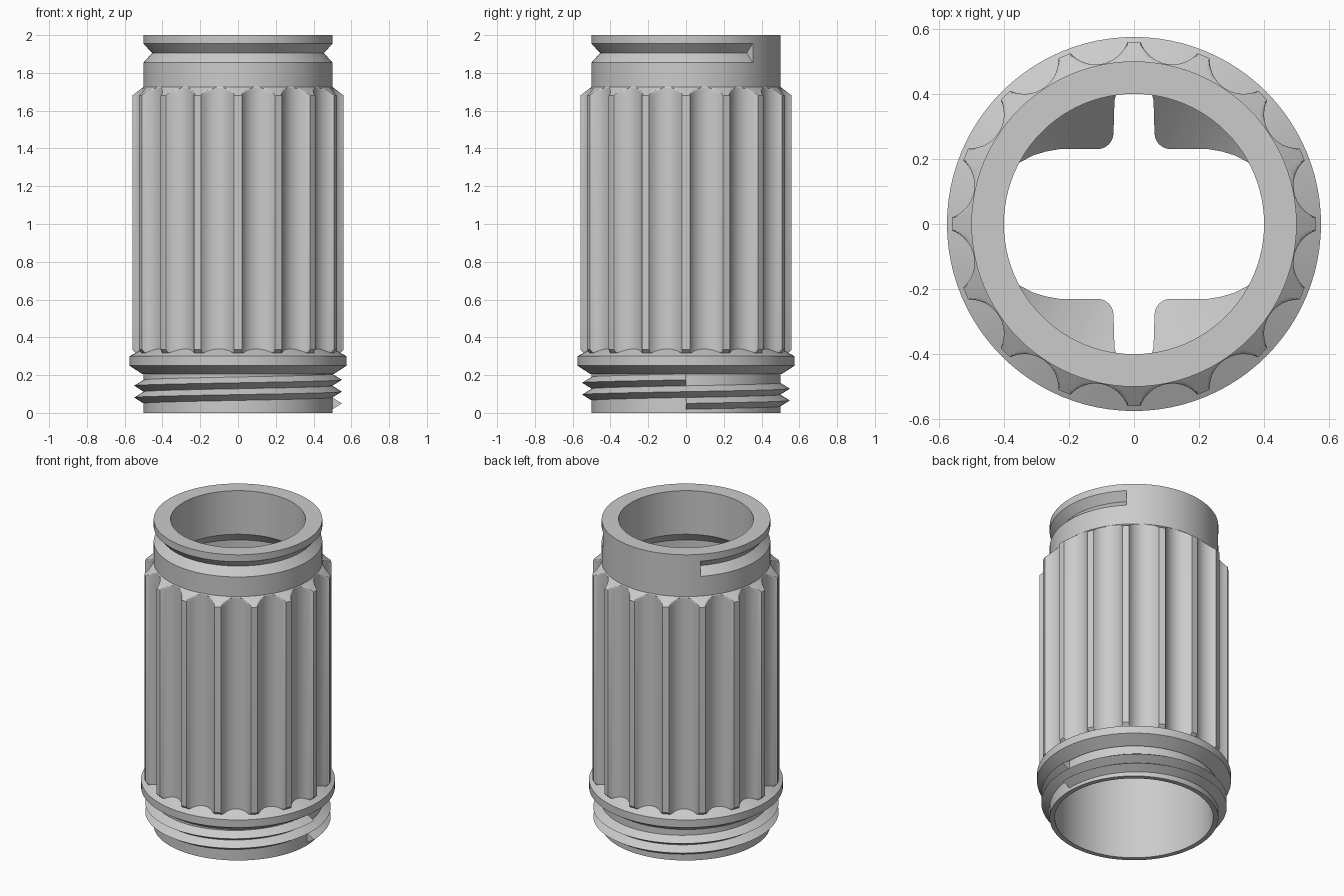
import bpy, bmesh
from math import sin, cos, pi, radians, hypot, sqrt, atan2

cube = bpy.data.objects.get("Cube")
if cube:
    bpy.data.objects.remove(cube, do_unlink=True)

grey = bpy.data.materials.new("plain grey")
grey.use_nodes = True
GREY = (0.6, 0.6, 0.6, 1)
grey.diffuse_color = GREY
grey.node_tree.nodes["Principled BSDF"].inputs["Base Color"].default_value = GREY


def polar(r, a, z):
    return (r * cos(a), r * sin(a), z)


def loft(name, rings, loop=False, caps=False):
    """Skin a list of closed rings; loop joins the last ring to the first."""
    bm = bmesh.new()
    rows = [[bm.verts.new(p) for p in ring] for ring in rings]
    n = len(rows[0])
    pairs = list(zip(rows, rows[1:])) + ([(rows[-1], rows[0])] if loop else [])
    for a, b in pairs:
        for i in range(n):
            j = (i + 1) % n
            bm.faces.new((a[i], a[j], b[j], b[i]))
    if caps:
        bm.faces.new(rows[0])
        bm.faces.new(rows[-1])
    bmesh.ops.remove_doubles(bm, verts=bm.verts, dist=1e-5)
    bmesh.ops.recalc_face_normals(bm, faces=bm.faces)
    mesh = bpy.data.meshes.new(name)
    bm.to_mesh(mesh)
    bm.free()
    mesh.materials.append(grey)
    obj = bpy.data.objects.new(name, mesh)
    bpy.context.collection.objects.link(obj)
    bpy.ops.object.select_all(action='DESELECT')
    obj.select_set(True)
    bpy.context.view_layer.objects.active = obj
    bpy.ops.object.shade_smooth_by_angle(angle=radians(28))
    return obj


# Tube with a V groove that stops short of the back
STEPS = 96


def tube_ring(a, grooved):
    apex = 0.455 if grooved else 0.5
    profile = [(0.47, 0), (0.5, 0), (0.5, 1.855), (apex, 1.905), (0.5, 1.955),
               (0.5, 2), (0.4, 2), (0.4, 1.715), (0.47, 1.645)]
    return [polar(r, a, z) for r, z in profile]


start, stop = STEPS // 8, STEPS * 3 // 8
columns = []
for k in range(STEPS):
    a = 2 * pi * k / STEPS
    if k == start:
        columns += [tube_ring(a, True), tube_ring(a, False)]
    elif k == stop:
        columns += [tube_ring(a, False), tube_ring(a, True)]
    else:
        columns.append(tube_ring(a, not start < k < stop))
loft("tube", columns, loop=True)

# Flared collar below the grip
collar = [(0.49, 0.205), (0.505, 0.205), (0.575, 0.25), (0.575, 0.3), (0.49, 0.345)]
loft("collar", [[polar(r, 2 * pi * k / STEPS, z) for r, z in collar]
                for k in range(STEPS)], loop=True)

# Fluted grip: narrow ribs with concave scoops between them
RIBS, RIB_R, HALF_RIB, FLOOR, SCOOP = 16, 0.56, 0.02, 0.502, 16
pitch = 2 * pi / RIBS
edge = HALF_RIB / RIB_R
half_chord = RIB_R * sin(pitch / 2 - edge)
depth = RIB_R * cos(pitch / 2 - edge) - FLOOR
scoop_r = (half_chord ** 2 + depth ** 2) / (2 * depth)
centre = FLOOR + scoop_r
sweep = atan2(half_chord, scoop_r - depth)
section = []
for k in range(RIBS):
    for i in range(SCOOP + 1):
        t = sweep * (2 * i / SCOOP - 1)
        x, y = centre - scoop_r * cos(t), scoop_r * sin(t)
        section.append((hypot(x, y), atan2(y, x) + (k + 0.5) * pitch))


def grip_ring(z, limit):
    return [polar(min(r, limit), a, z) for r, a in section]


levels = [(0.305, 0.53), (0.32, 0.545), (0.335, RIB_R)]
CH = 12
levels += [(1.68 + 0.05 * i / CH, RIB_R - 0.065 * i / CH) for i in range(CH + 1)]
loft("fluted_grip", [grip_ring(z, lim) for z, lim in levels])

# Screw thread: two turns of a triangular ridge
TURNS, LEAD, Z0 = 2, 0.0625, 0.05
ridge = [(0.49, -0.037), (0.55, 0), (0.49, 0.037)]
loft("screw_thread",
     [[polar(r, 2 * pi * k / STEPS, Z0 + LEAD * k / STEPS + dz) for r, dz in ridge]
      for k in range(TURNS * STEPS + 1)], caps=True)

# Four inner lugs with funnel-shaped tops
outline = [(0.04, 0.47), (0.05, 0.42), (0.06, 0.38), (0.063, 0.28)]
outline += [(0.113 - 0.05 * cos(t), 0.28 - 0.05 * sin(t))
            for t in (pi / 2 * i / 6 for i in range(1, 7))]
outline += [(0.17, 0.23), (0.23, 0.23), (0.27, 0.223), (0.31, 0.211),
            (0.35, 0.19), (0.4, 0.15), (0.455, 0.118)]
WALL, LUG_BASE, LUG_TOP = 0.475, 0.9, 1.5
for side, sx in (("left", 1), ("right", -1)):
    for end, sy in (("back", 1), ("front", -1)):
        rings = []
        for x, y in outline:
            r = min(hypot(x, y), WALL - 0.003)
            a = atan2(sy * y, sx * x)
            rings.append([polar(r, a, LUG_BASE), polar(r, a, LUG_TOP - (WALL - r)),
                          polar(WALL, a, LUG_TOP), polar(WALL, a, LUG_BASE)])
        loft(f"inner_lug_{end}_{side}", rings, caps=True)
